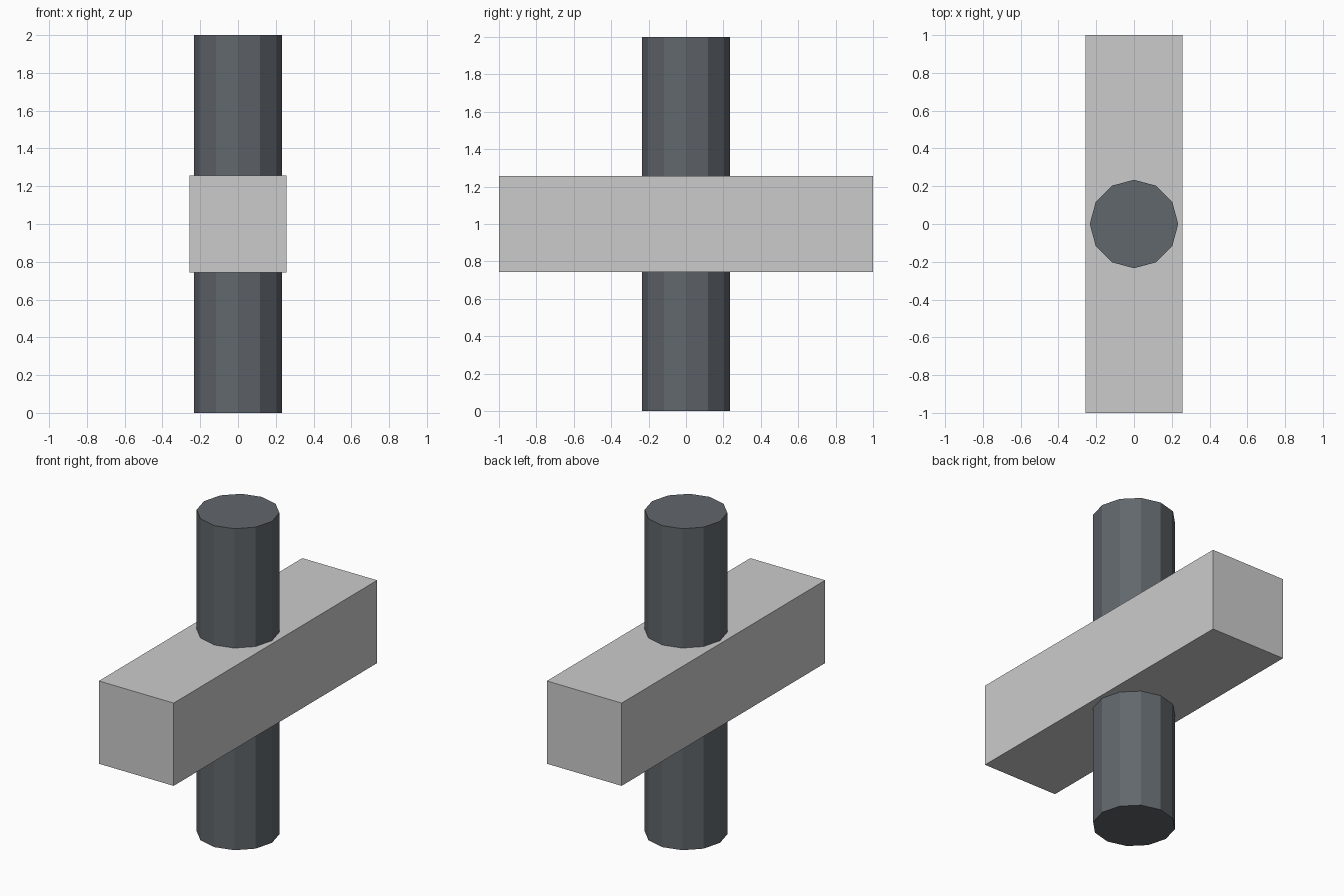
import bpy

if "Cube" in bpy.data.objects:
    bpy.data.objects.remove(bpy.data.objects["Cube"])

# Upright twelve-sided post
bpy.ops.mesh.primitive_cylinder_add(vertices=12, radius=0.234, depth=2, location=(0, 0, 1))
post = bpy.context.object
post.name = "upright_post"
mat = bpy.data.materials.new("dark_slate")
mat.diffuse_color = (0.12, 0.135, 0.15, 1)
mat.use_nodes = True
mat.node_tree.nodes["Principled BSDF"].inputs["Base Color"].default_value = mat.diffuse_color
post.data.materials.append(mat)

# Square beam crossing the post from front to back
bpy.ops.mesh.primitive_cube_add(size=1, location=(0, 0, 1))
beam = bpy.context.object
beam.name = "cross_beam"
beam.scale = (0.515, 2, 0.515)
bpy.ops.object.transform_apply(location=False, rotation=False, scale=True)
